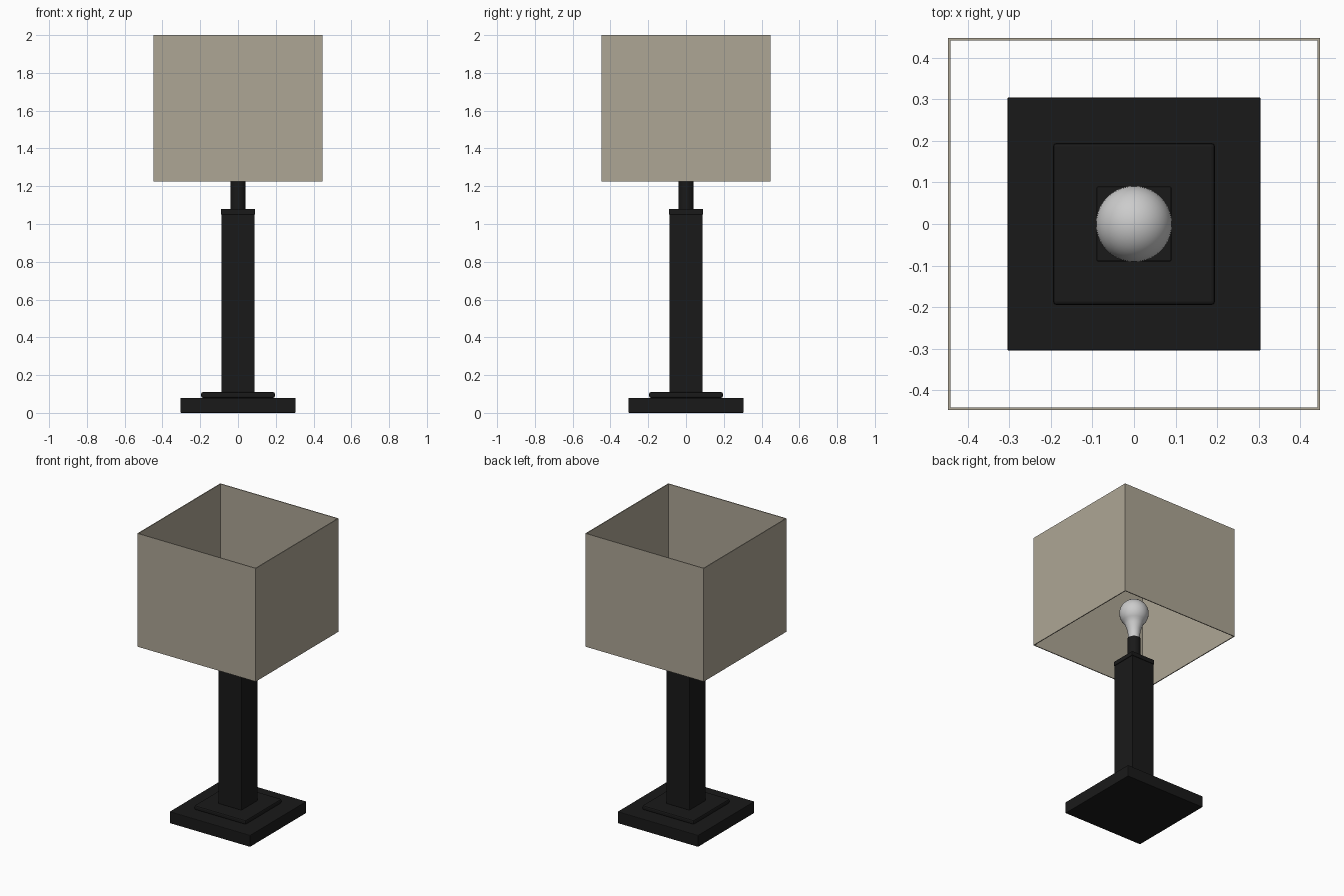
import bpy, bmesh, math

if "Cube" in bpy.data.objects:
    bpy.data.objects.remove(bpy.data.objects["Cube"])

def material(name, rgb):
    m = bpy.data.materials.new(name)
    m.diffuse_color = (*rgb, 1)
    m.use_nodes = True
    m.node_tree.nodes["Principled BSDF"].inputs["Base Color"].default_value = m.diffuse_color
    return m

black = material("black_lacquer", (0.01, 0.01, 0.01))
linen = material("linen", (0.42, 0.38, 0.30))

def add_object(name, bm, mat=None):
    bmesh.ops.recalc_face_normals(bm, faces=bm.faces)
    me = bpy.data.meshes.new(name)
    bm.to_mesh(me)
    bm.free()
    ob = bpy.data.objects.new(name, me)
    bpy.context.collection.objects.link(ob)
    if mat:
        me.materials.append(mat)
    return ob

def block(name, half, z0, z1, bevel=0.004):
    """Square block centred on the lamp axis with softened edges."""
    bm = bmesh.new()
    bmesh.ops.create_cube(bm, size=1)
    for v in bm.verts:
        v.co = (v.co.x * 2 * half, v.co.y * 2 * half, z0 + (v.co.z + 0.5) * (z1 - z0))
    ob = add_object(name, bm, black)
    mod = ob.modifiers.new("edge_bevel", 'BEVEL')
    mod.width = bevel
    mod.segments = 2
    return ob

def lathe(name, profile, mat=None, steps=40):
    """Spin an (r, z) profile around the lamp axis, smooth shaded."""
    bm = bmesh.new()
    vs = [bm.verts.new((r, 0, z)) for r, z in profile]
    edges = [bm.edges.new(p) for p in zip(vs, vs[1:])]
    bmesh.ops.spin(bm, geom=vs + edges, cent=(0, 0, 0), axis=(0, 0, 1),
                   angle=2 * math.pi, steps=steps)
    bmesh.ops.remove_doubles(bm, verts=bm.verts, dist=1e-5)
    ob = add_object(name, bm, mat)
    bpy.ops.object.select_all(action='DESELECT')
    ob.select_set(True)
    bpy.context.view_layer.objects.active = ob
    bpy.ops.object.shade_smooth_by_angle(angle=math.radians(35))
    return ob

# Stepped base and square column
block("base_plinth", 0.305, 0.0, 0.08)
block("base_step", 0.195, 0.08, 0.11, 0.008)
block("column", 0.088, 0.11, 1.05, 0.003)
block("column_cap", 0.09, 1.05, 1.08, 0.003)

# Round bulb socket
lathe("socket", [(0, 1.08), (0.04, 1.08), (0.04, 1.24), (0, 1.24)], black)

# Bulb: narrow neck flaring into a sphere
R, CZ = 0.092, 1.423
profile = [(0, 1.238), (0.036, 1.238), (0.038, 1.27), (0.043, 1.305), (0.055, 1.337)]
for i in range(15):
    a = math.radians(-48 + 138 * i / 14)
    profile.append((R * math.cos(a) if i < 14 else 0, CZ + R * math.sin(a)))
lathe("bulb", profile)

# Open square shade, a thin walled tube
outer, inner, z0, z1 = 0.448, 0.442, 1.225, 2.0
bm = bmesh.new()
corners = [(-1, -1), (1, -1), (1, 1), (-1, 1)]
loops = [[bm.verts.new((x * h, y * h, z)) for x, y in corners]
         for h, z in ((outer, z0), (outer, z1), (inner, z1), (inner, z0))]
for k in range(4):
    a, b = loops[k], loops[(k + 1) % 4]
    for i in range(4):
        j = (i + 1) % 4
        bm.faces.new((a[i], a[j], b[j], b[i]))
add_object("lampshade", bm, linen)
